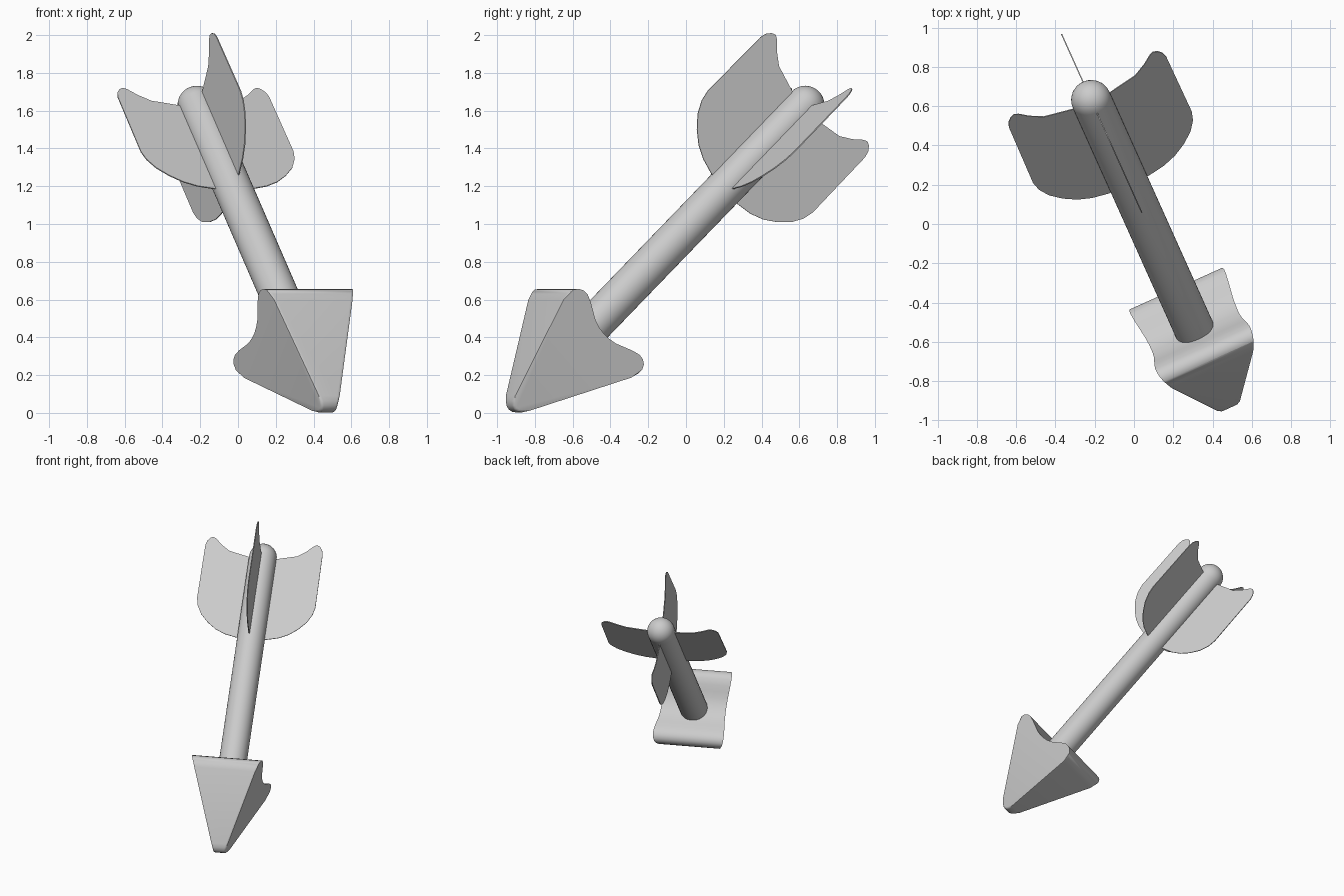
import bpy, bmesh, math
from mathutils import Vector, Matrix

if "Cube" in bpy.data.objects:
    bpy.data.objects.remove(bpy.data.objects["Cube"])

# Local frame of the arrow: X across, Y up from the shaft, Z along the shaft towards the tip
side = Vector((0.912, 0.410, 0)).normalized()
flat = Vector((0.410, -0.912, 0)).normalized()
tilt = math.atan2(0.687, 0.727)
along = flat * math.cos(tilt) - Vector((0, 0, 1)) * math.sin(tilt)
up = along.cross(side)
origin = flat * -0.665 + side * 0.06 + Vector((0, 0, 1.63))
frame = Matrix((side, up, along)).transposed().to_4x4()
frame.translation = origin


def finish(name, bm, angle=35):
    bmesh.ops.recalc_face_normals(bm, faces=bm.faces)
    mesh = bpy.data.meshes.new(name)
    bm.transform(frame)
    bm.to_mesh(mesh)
    bm.free()
    ob = bpy.data.objects.new(name, mesh)
    bpy.context.collection.objects.link(ob)
    bpy.ops.object.select_all(action='DESELECT')
    ob.select_set(True)
    bpy.context.view_layer.objects.active = ob
    bpy.ops.object.shade_smooth_by_angle(angle=math.radians(angle))
    return ob


def slab(points, half):
    """Outline of (along, up) points given thickness; half(a) is the half width."""
    bm = bmesh.new()
    l, r = ([bm.verts.new((sg * half(a), b, a)) for a, b in points] for sg in (-1, 1))
    bm.faces.new(l)
    bm.faces.new(r[::-1])
    n = len(points)
    for i in range(n):
        j = (i + 1) % n
        bm.faces.new((l[i], r[i], r[j], l[j]))
    return bm


# Shaft: revolved profile with a domed tail
R = 0.102
profile = [(R * math.sin(t), -R * math.cos(t)) for t in [i * math.pi / 16 for i in range(9)]]
profile.append((R, 1.85))
profile.append((0, 1.85))
bm = bmesh.new()
vs = [bm.verts.new((x, 0, z)) for x, z in profile]
es = [bm.edges.new(p) for p in zip(vs, vs[1:])]
bmesh.ops.spin(bm, geom=vs + es, cent=(0, 0, 0), axis=(0, 0, 1), angle=math.tau, steps=40)
bmesh.ops.remove_doubles(bm, verts=bm.verts, dist=1e-5)
finish("shaft", bm)

# Head: wavy-backed wedge, tapering in width to the tip, with softened front edges
half_head = [(1.76, 0), (1.757, 0.04), (1.747, 0.085), (1.727, 0.13), (1.707, 0.175), (1.693, 0.22),
             (1.695, 0.25), (1.708, 0.275), (1.732, 0.291), (1.765, 0.295), (1.80, 0.285),
             (2.30, 0.056), (2.325, 0.042), (2.341, 0.022), (2.347, 0)]
head = half_head + [(a, -b) for a, b in half_head[-2:0:-1]]
bm = slab(head, lambda a: 0.265 - 0.335 * (a - 1.69))
soft = [e for e in bm.edges if e.verts[0].co.x * e.verts[1].co.x > 0
        and min(v.co.z for v in e.verts) > 1.76 + 0.004]
bmesh.ops.bevel(bm, geom=soft, offset=0.025, segments=4, profile=0.5, affect='EDGES',
                clamp_overlap=True)
finish("arrow_head", bm, 50)

# Fins: four thin vanes around the tail
fin = [(0.03, 0.0), (0.03, 0.06), (0.005, 0.105), (-0.01, 0.17), (-0.03, 0.255), (-0.075, 0.32),
       (-0.118, 0.365), (-0.13, 0.388), (-0.12, 0.41), (-0.095, 0.43), (-0.06, 0.439),
       (0.36, 0.443), (0.42, 0.43), (0.485, 0.395), (0.545, 0.338), (0.594, 0.272),
       (0.626, 0.20), (0.645, 0.114), (0.65, 0.0)]
for k, name in enumerate(("fin_top", "fin_left", "fin_bottom", "fin_right")):
    bm = slab(fin, lambda a: 0.003)
    bm.transform(Matrix.Rotation(k * math.pi / 2, 4, 'Z'))
    finish(name, bm)
